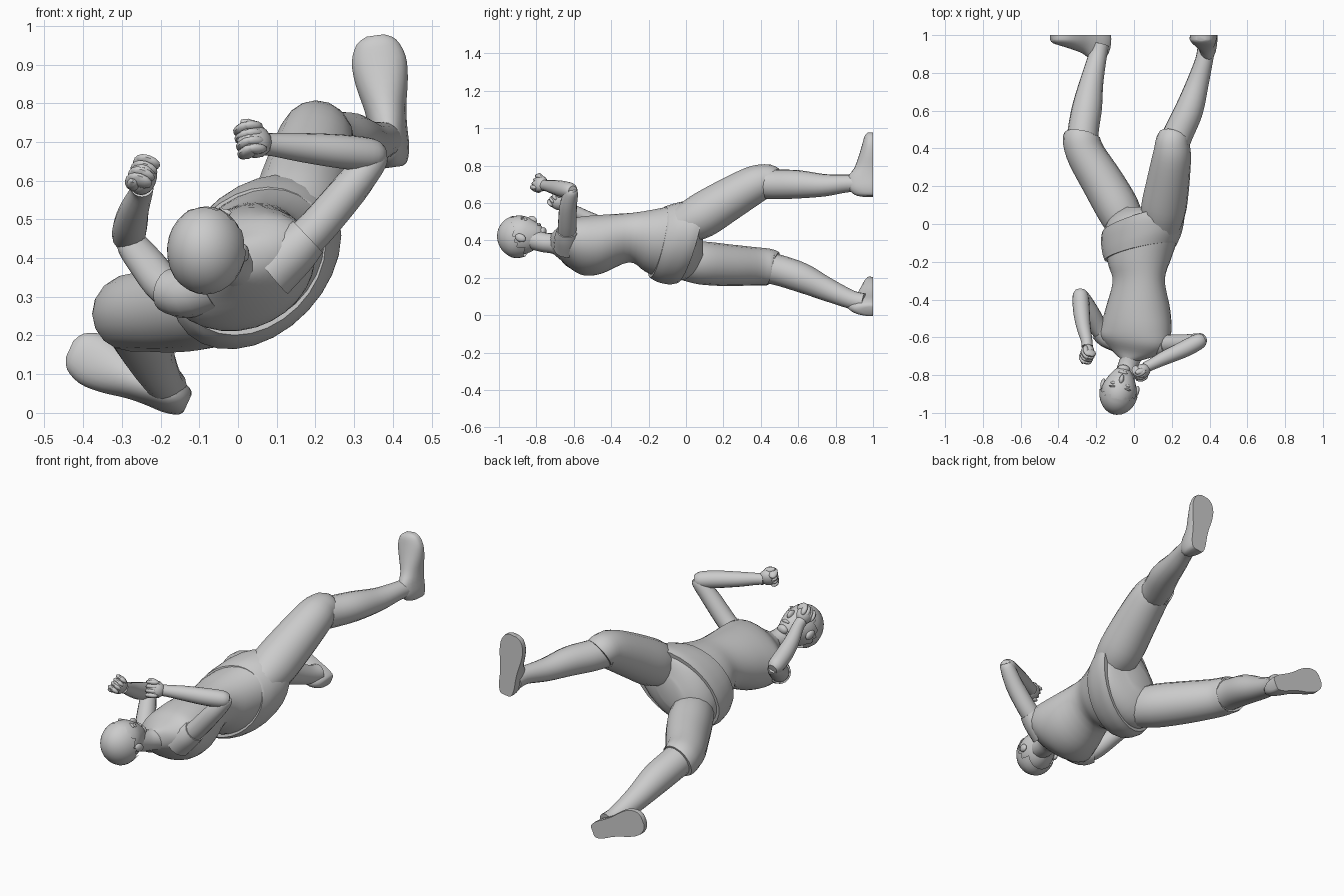
import bpy, bmesh, math
from mathutils import Vector as V, Matrix

if "Cube" in bpy.data.objects:
    bpy.data.objects.remove(bpy.data.objects["Cube"])

Y = V((0, 1, 0))


def finish(name, bm, angle=50):
    bmesh.ops.recalc_face_normals(bm, faces=bm.faces[:])
    me = bpy.data.meshes.new(name)
    bm.to_mesh(me)
    bm.free()
    ob = bpy.data.objects.new(name, me)
    bpy.context.collection.objects.link(ob)
    bpy.ops.object.select_all(action='DESELECT')
    ob.select_set(True)
    bpy.context.view_layer.objects.active = ob
    bpy.ops.object.shade_smooth_by_angle(angle=math.radians(angle))
    return ob


def spline(rows, n=4):
    """Catmull-Rom interpolation of number rows."""
    rows = [V(r) for r in rows]
    p = [rows[0]] + rows + [rows[-1]]
    out = []
    for i in range(1, len(p) - 2):
        a, b, c, d = p[i - 1:i + 3]
        for k in range(n):
            t = k / n
            out.append(.5 * (2 * b + (c - a) * t + (2 * a - 5 * b + 4 * c - d) * t * t
                             + (3 * b - a - 3 * c + d) * t ** 3))
    return out + [rows[-1]]


def skin(name, rings, cap=True):
    bm = bmesh.new()
    vs = [[bm.verts.new(p) for p in r] for r in rings]
    n = len(vs[0])
    for a, b in zip(vs, vs[1:]):
        for i in range(n):
            bm.faces.new((a[i], a[(i + 1) % n], b[(i + 1) % n], b[i]))
    if cap:
        bm.faces.new(vs[0])
        bm.faces.new(vs[-1])
    return finish(name, bm)


def ellipse(c, L, D, n=20):
    return [c + L * math.cos(2 * math.pi * i / n) + D * math.sin(2 * math.pi * i / n) for i in range(n)]


def limb(name, rows, n=16):
    """Round tube through (x, y, z, radius) stations."""
    pts = spline(rows)
    rings = []
    for i, p in enumerate(pts):
        t = (pts[min(i + 1, len(pts) - 1)] - pts[max(i - 1, 0)]).to_3d().normalized()
        s = t.cross(V((.37, .21, .9))).normalized()
        rings.append(ellipse(p.to_3d(), s * p[3], t.cross(s) * p[3], n))
    return skin(name, rings)


def trunk(name, rows):
    """Oval tube: (x, y, z, half width, half depth, roll degrees, sideways tilt, depth tilt)."""
    rings = []
    for r in spline([tuple(r) for r in rows]):
        a = math.radians(r[5])
        L = V((math.cos(a), r[6], math.sin(a)))
        D = Y.cross(V((L.x, 0, L.z)))
        rings.append(ellipse(V(r[:3]), L * r[3], D * r[4], 28))
    return skin(name, rings)


def ball(name, c, radii, axes=None, shape=None, drop=None, seg=20):
    bm = bmesh.new()
    bmesh.ops.create_uvsphere(bm, u_segments=seg, v_segments=seg * 2 // 3, radius=1)
    if drop:
        bmesh.ops.delete(bm, geom=[v for v in bm.verts if drop(v.co)], context='VERTS')
    for v in bm.verts:
        q = shape(v.co) if shape else v.co
        v.co = V(c) + sum((axes[i] * q[i] * radii[i] for i in range(3)), V())
    return finish(name, bm)


# shirt body, belt and seat of the shorts
trunk("shirt", [(-.02, -.72, .385, .05, .05, 22, -.1), (-.005, -.68, .38, .125, .075, 23, -.15),
                (0, -.62, .375, .19, .12, 24, -.15), (.012, -.55, .37, .195, .148, 26, -.08),
                (.02, -.45, .38, .178, .15, 30, 0), (.025, -.3, .415, .148, .122, 38, .05),
                (.032, -.2, .4, .18, .15, 43, .15), (.042, -.1, .39, .225, .165, 46, .2)])
trunk("belt", [(.035, -.15, .392, .212, .168, 45, .25), (.042, -.1, .39, .238, .18, 46, .28),
               (.046, -.03, .39, .256, .185, 47, .3), (.046, .015, .392, .25, .18, 47, .3)])
trunk("shorts_seat", [(.042, -.06, .39, .22, .17, 46, .2), (.046, .015, .392, .235, .165, 47, .2),
                      (.045, .06, .395, .2, .125, 47, .1), (.04, .09, .4, .1, .06, 47, 0)])

# legs: short trouser leg and bare shin
limb("left_shorts_leg", [(.145, -.02, .48, .1), (.157, .08, .53, .12), (.18, .22, .615, .114),
                         (.2, .36, .695, .102), (.203, .43, .718, .09), (.21, .455, .71, .084)])
limb("left_shin", [(.2, .39, .705, .08), (.235, .48, .7, .08), (.29, .6, .7, .076),
                   (.335, .74, .695, .06), (.372, .87, .705, .047), (.385, .95, .7, .048)])
limb("right_shorts_leg", [(-.04, -.02, .29, .1), (-.085, .08, .28, .115), (-.165, .22, .268, .112),
                          (-.25, .36, .262, .103), (-.278, .44, .257, .099), (-.278, .468, .25, .092)])
limb("right_shin", [(-.275, .41, .26, .085), (-.268, .5, .24, .082), (-.248, .62, .2, .079),
                    (-.225, .75, .14, .063), (-.195, .88, .085, .05), (-.18, .95, .07, .048)])


def shoe(name, heel, toe):
    """Flat-soled shoe lofted from heel to toe, sole on y = 1."""
    heel, toe = V((heel[0], 1, heel[1])), V((toe[0], 1, toe[1]))
    d = (toe - heel).normalized()
    w = d.cross(Y)
    rings = []
    # along, half width, height
    for t, hw, h in spline([(0, .022, .06), (.03, .036, .1), (.14, .046, .135), (.3, .048, .135),
                            (.45, .053, .1), (.65, .066, .075), (.82, .068, .058),
                            (.95, .05, .045), (1, .022, .03)], 3):
        c = heel.lerp(toe, t)
        ring = [c - w * hw, c - w * hw * 1.03 - Y * min(.022, h)]
        for k in range(1, 10):
            a = math.pi * (1 - k / 10)
            ring.append(c + w * hw * math.cos(a) - Y * (min(.022, h) + max(h - .022, 0) * math.sin(a)))
        rings.append(ring + [c + w * hw * 1.03 - Y * min(.022, h), c + w * hw])
    skin(name, rings)


shoe("left_shoe", (.402, .635), (.355, .975))
shoe("right_shoe", (-.13, .025), (-.435, .165))

# arms and sleeves
limb("left_sleeve", [(.08, -.63, .37, .08), (.14, -.635, .418, .068), (.18, -.635, .455, .056)])
limb("left_upper_arm", [(.12, -.635, .4, .05), (.2, -.635, .475, .05), (.29, -.63, .58, .047),
                        (.35, -.615, .655, .038), (.365, -.61, .675, .025)])
limb("left_forearm", [(.372, -.605, .665, .026), (.345, -.62, .667, .042), (.27, -.66, .675, .044),
                      (.17, -.705, .685, .038), (.09, -.745, .693, .03), (.06, -.76, .695, .03)])
limb("right_sleeve", [(-.08, -.605, .335, .076), (-.14, -.59, .31, .066), (-.183, -.56, .318, .056)])
limb("right_upper_arm", [(-.13, -.6, .31, .05), (-.185, -.55, .325, .05), (-.235, -.46, .385, .047),
                         (-.275, -.385, .435, .039), (-.283, -.36, .45, .026)])
limb("right_forearm", [(-.283, -.35, .445, .026), (-.283, -.38, .455, .042), (-.278, -.46, .485, .044),
                       (-.268, -.54, .525, .038), (-.25, -.62, .57, .03), (-.248, -.65, .585, .03)])


def fist(side, c, reach, knuckle):
    """Closed hand: palm, four curled fingers and a thumb."""
    c, r = V(c), V(reach).normalized()
    k = V(knuckle)
    k = (k - r * k.dot(r)).normalized()
    g = r.cross(k)
    ball(side + "_palm", c, (.048, .046, .036), (r, k, g), seg=14)
    for i in range(4):
        o = c + k * (i - 1.5) * .022
        ball(f"{side}_finger_{i}", o + r * .026, (.025, .014, .034), (r, k, g), seg=10)
        ball(f"{side}_finger_tip_{i}", o + r * .01 + g * .022, (.03, .013, .016), (r, k, g), seg=10)
    d = (r + k * -.4).normalized()
    ball(side + "_thumb", c - k * .036 + g * .014 + r * .006, (.036, .015, .017), (d, g.cross(d), g), seg=10)


fist("left", (.042, -.78, .702), (-.85, -.45, .05), (.1, -.45, -.9))
fist("right", (-.246, -.682, .608), (.08, -.75, .6), (.3, .45, .75))

# neck and head
limb("neck", [(.0, -.65, .38, .075), (-.018, -.71, .385, .056), (-.035, -.76, .39, .053), (-.055, -.83, .41, .056)])
f = V((.08, .38, .92)).normalized()
u = V((-.2, -.92, .38))
u = (u - f * u.dot(f)).normalized()
s = f.cross(u)
AX = (s, f, u)
HC = V((-.078, -.88, .425))


def at(x, y, z):
    return HC + s * x + f * y + u * z


def jaw(q):
    d = max(0, -q.z)
    return V((q.x * (1 - .25 * d), q.y * (1 - .1 * d) + .32 * d * d, q.z))


ball("head", HC, (.094, .106, .122), AX, jaw, seg=28)
ball("hair", at(0, -.01, .004), (.103, .117, .125), AX, jaw,
     lambda q: q.z < .55 - max(0, .9 - q.y) * .8 and q.y > -.35 or q.z < -.6, 28)
ball("nose", at(0, .1, -.022), (.013, .022, .026), AX, seg=12)
ball("chin", at(0, .062, -.098), (.034, .028, .022), AX, seg=12)
ball("mouth", at(0, .091, -.066), (.026, .01, .009), AX, seg=12)
for m, side in ((-1, "left"), (1, "right")):
    ball(side + "_eye", at(m * .036, .089, .004), (.017, .012, .009), AX, seg=12)
    ball(side + "_brow", at(m * .036, .09, .024), (.024, .011, .006), AX, seg=12)
    ball(side + "_ear", at(m * .092, -.005, -.018), (.013, .022, .03), AX, seg=12)
